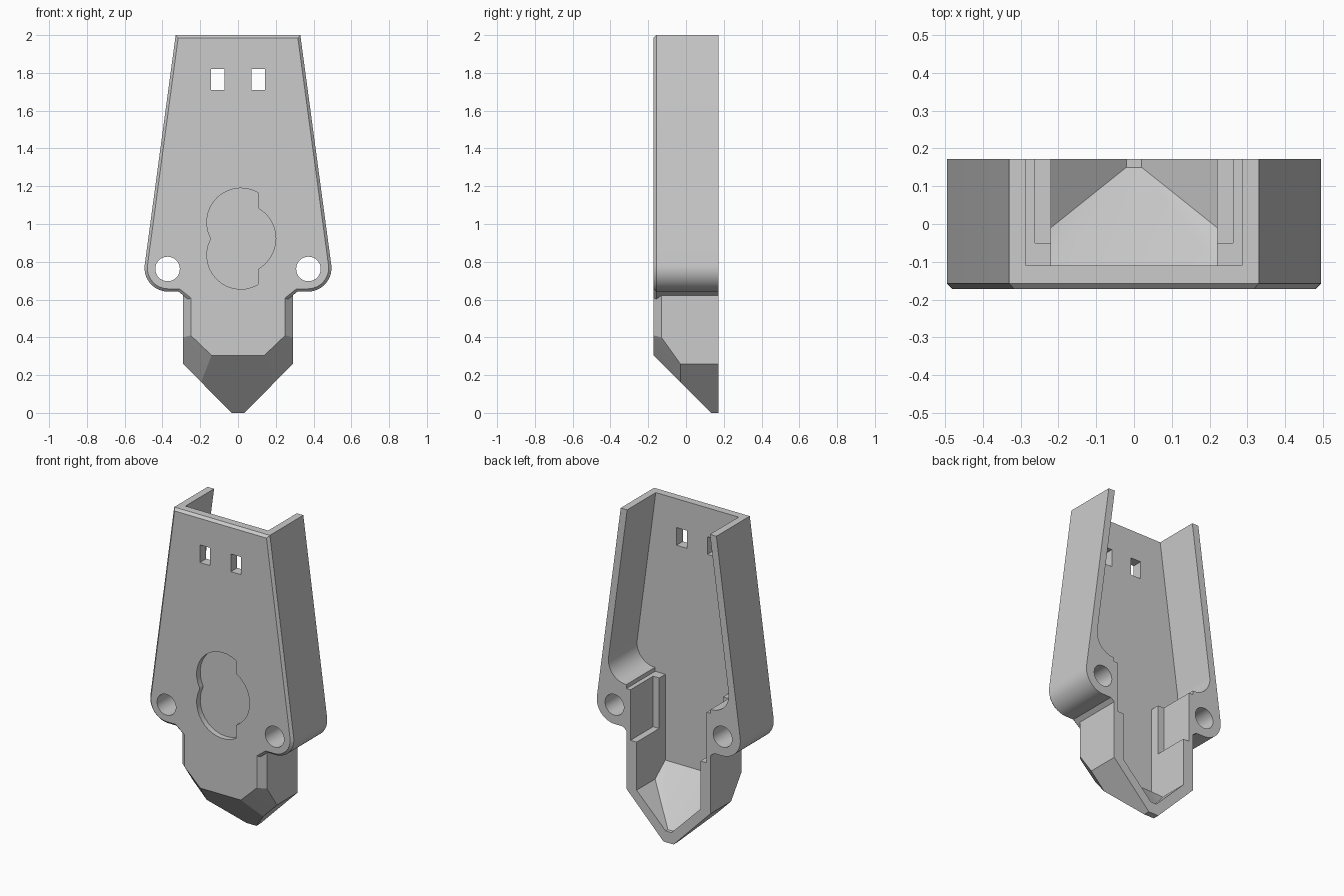
import bpy, bmesh, math
from mathutils import Vector

if "Cube" in bpy.data.objects:
    bpy.data.objects.remove(bpy.data.objects["Cube"], do_unlink=True)

FRONT, BACK, FLOOR = -0.172, 0.172, -0.11

grey = bpy.data.materials.new("matte grey")
grey.use_nodes = True
grey.diffuse_color = (0.6, 0.6, 0.6, 1)
grey.node_tree.nodes["Principled BSDF"].inputs["Base Color"].default_value = (0.6, 0.6, 0.6, 1)


def finish(name, bm):
    bmesh.ops.recalc_face_normals(bm, faces=bm.faces)
    mesh = bpy.data.meshes.new(name)
    bm.to_mesh(mesh)
    bm.free()
    mesh.materials.append(grey)
    obj = bpy.data.objects.new(name, mesh)
    bpy.context.collection.objects.link(obj)
    return obj


def arc(cx, cz, r, a, b, n=14):
    angles = [math.radians(a + (b - a) * i / n) for i in range(n + 1)]
    return [(cx + r * math.cos(t), cz + r * math.sin(t)) for t in angles]


def mirrored(half):
    return half + [(-x, z) for x, z in reversed(half)]


def prism(name, outline, y0, y1, chamfer=0):
    """Extrude an x-z outline from y0 to y1, optionally chamfering the y0 rim."""
    bm = bmesh.new()
    face = bm.faces.new([bm.verts.new((x, y0, z)) for x, z in outline])
    rim = list(face.edges)
    ext = bmesh.ops.extrude_face_region(bm, geom=[face], use_keep_orig=True)
    moved = [v for v in ext["geom"] if isinstance(v, bmesh.types.BMVert)]
    bmesh.ops.translate(bm, vec=(0, y1 - y0, 0), verts=moved)
    bmesh.ops.recalc_face_normals(bm, faces=bm.faces)
    if chamfer:
        bmesh.ops.bevel(bm, geom=rim, offset=chamfer, segments=1, affect='EDGES')
    return finish(name, bm)


def hull(name, half):
    """Convex solid from points mirrored across x."""
    bm = bmesh.new()
    for x, y, z in half:
        for s in (1, -1):
            bm.verts.new((s * x, y, z))
    out = bmesh.ops.convex_hull(bm, input=bm.verts)
    loose = [v for v in bm.verts if not v.link_faces]
    bmesh.ops.delete(bm, geom=loose, context='VERTS')
    bmesh.ops.dissolve_limit(bm, angle_limit=math.radians(1.5), verts=bm.verts, edges=bm.edges)
    return finish(name, bm)


def box(name, x0, x1, y0, y1, z0, z1):
    return prism(name, [(x0, z0), (x1, z0), (x1, z1), (x0, z1)], y0, y1)


def combine(target, other, operation):
    mod = target.modifiers.new(operation.lower(), 'BOOLEAN')
    mod.operation, mod.solver, mod.object = operation, 'EXACT', other
    other.hide_render = True
    bpy.context.view_layer.objects.active = target
    bpy.ops.object.modifier_apply(modifier=mod.name)
    bpy.data.objects.remove(other, do_unlink=True)


# Tapered upper shell with rounded ears
shell_half = [(0.33, 2.0)] + arc(0.37, 0.767, 0.125, 7.6, -90) + [(0.315, 0.642), (0.25, 0.59)]
shell = prism("tapered_shell", mirrored(shell_half), FRONT, BACK, 0.015)

# Faceted lower tip
tip = hull("faceted_tip", [
    (0.25, FRONT, 0.64), (0.29, -0.13, 0.64), (0.29, BACK, 0.64),
    (0.25, FRONT, 0.41), (0.29, -0.13, 0.40), (0.14, FRONT, 0.305),
    (0.29, -0.03, 0.26), (0.29, BACK, 0.26), (0.195, -0.03, 0.163),
    (0.035, 0.132, 0), (0.035, BACK, 0)])
combine(shell, tip, 'UNION')

# Upper cavity, open at the back and top
deep = BACK + 0.1
upper_half = [(0.272, 2.1)] + arc(0.295, 1.03, 0.12, 7.6, -90)
combine(shell, prism("upper_cavity", mirrored(upper_half), FLOOR, deep), 'DIFFERENCE')

# Lower cavity with sloped end
combine(shell, hull("lower_cavity", [
    (0.22, FLOOR, 1.0), (0.22, deep, 1.0), (0.22, FLOOR, 0.35),
    (0.22, -0.01, 0.27), (0.22, deep, 0.27),
    (0.02, 0.15, 0.07), (0.02, deep, 0.07)]), 'DIFFERENCE')

for s in (1, -1):
    # Side pocket and the small step above it
    combine(shell, box("side_pocket", s * 0.2, s * 0.262, -0.05, deep, 0.57, 0.95), 'DIFFERENCE')
    combine(shell, box("pocket_step", s * 0.2, s * 0.29, FLOOR, deep, 0.885, 0.95), 'DIFFERENCE')
    # Screw hole through the ear
    combine(shell, prism("screw_hole", arc(s * 0.373, 0.762, 0.065, 0, 348.75, 31), -0.3, 0.3), 'DIFFERENCE')
    # Slot near the top
    combine(shell, box("slot", s * 0.071, s * 0.142, -0.3, 0, 1.71, 1.82), 'DIFFERENCE')

# Shallow lobed recess on the front
lobes = (arc(0.015, 1.01, 0.18, 60, 207) + arc(0.015, 0.835, 0.18, 153, 300)
         + arc(0.015, 0.923, 0.185, -60, 60))
combine(shell, prism("lobed_recess", lobes, -0.3, FRONT + 0.035), 'DIFFERENCE')

# Smooth the curved walls, keep the edges crisp
shell.name = "tapered_housing"
bpy.ops.object.select_all(action='DESELECT')
shell.select_set(True)
bpy.context.view_layer.objects.active = shell
bpy.ops.object.shade_smooth_by_angle(angle=math.radians(20))
